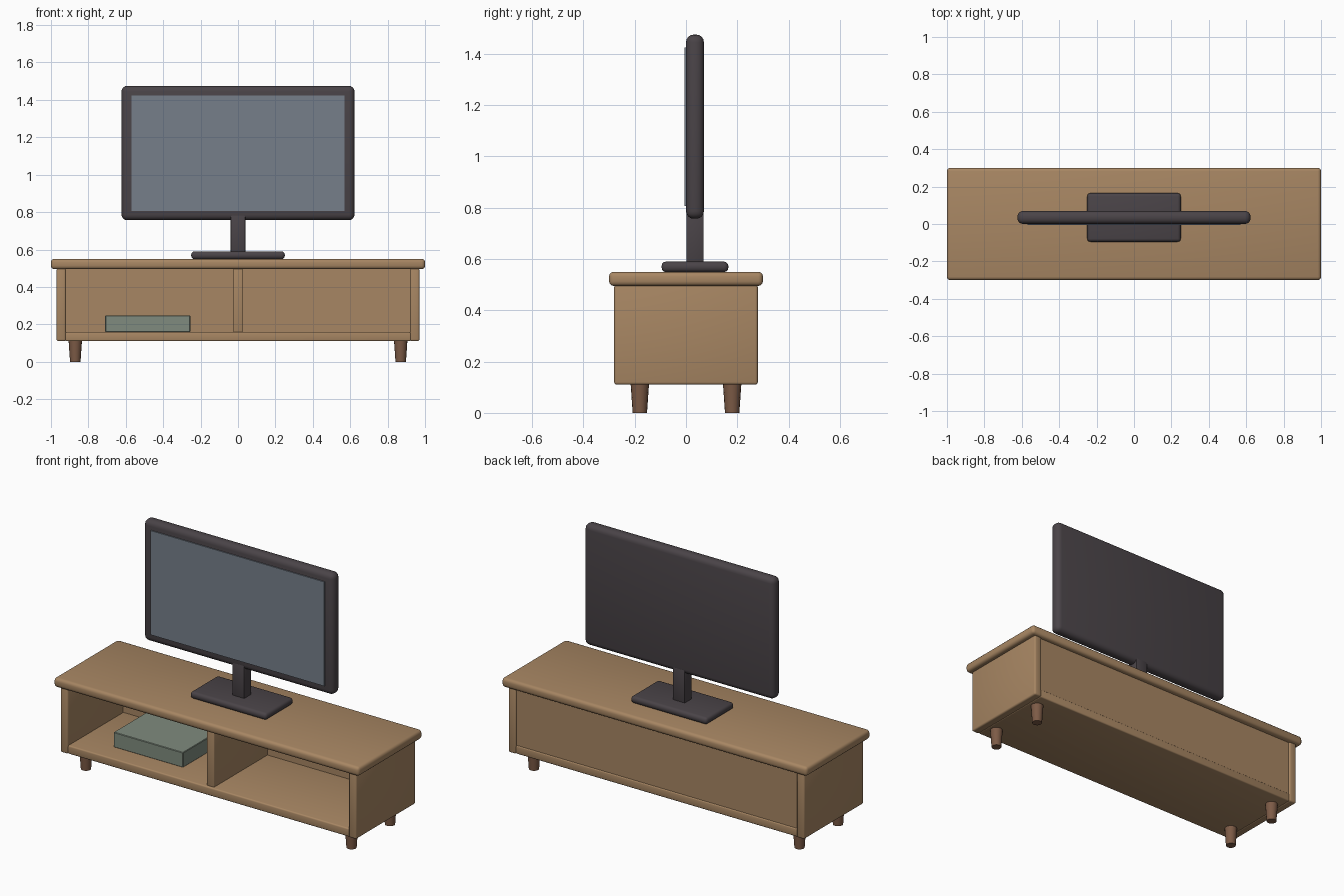
import bpy, bmesh, math

if "Cube" in bpy.data.objects:
    bpy.data.objects.remove(bpy.data.objects["Cube"])


def material(name, rgb):
    m = bpy.data.materials.new(name)
    m.diffuse_color = (*rgb, 1)
    m.use_nodes = True
    m.node_tree.nodes["Principled BSDF"].inputs["Base Color"].default_value = m.diffuse_color
    return m


WOOD = material("oak wood", (0.39, 0.24, 0.125))
LEG = material("dark wood", (0.205, 0.105, 0.062))
DARK = material("charcoal plastic", (0.068, 0.057, 0.064))
GLASS = material("screen grey", (0.18, 0.212, 0.255))
BOX = material("sage green", (0.215, 0.26, 0.21))


def finish(name, bm, mat):
    bmesh.ops.recalc_face_normals(bm, faces=bm.faces)
    mesh = bpy.data.meshes.new(name)
    bm.to_mesh(mesh)
    bm.free()
    mesh.materials.append(mat)
    ob = bpy.data.objects.new(name, mesh)
    bpy.context.collection.objects.link(ob)
    bpy.ops.object.select_all(action='DESELECT')
    ob.select_set(True)
    bpy.context.view_layer.objects.active = ob
    bpy.ops.object.shade_smooth_by_angle(angle=math.radians(35))
    return ob


def box(name, x, y, z, mat, bevel=0.0, segments=3):
    """Box from (min, max) ranges with rounded edges."""
    bm = bmesh.new()
    bmesh.ops.create_cube(bm, size=1)
    for v in bm.verts:
        v.co = [r[0] + (c + 0.5) * (r[1] - r[0]) for c, r in zip(v.co, (x, y, z))]
    if bevel:
        bmesh.ops.bevel(bm, geom=bm.edges[:], offset=bevel, segments=segments,
                        profile=0.5, affect='EDGES')
    return finish(name, bm, mat)


# Cabinet
box("top_board", (-1, 1), (-0.3, 0.3), (0.495, 0.55), WOOD, 0.018)
for side, x in (("left", (-0.97, -0.92)), ("right", (0.92, 0.97))):
    box(side + "_side_panel", x, (-0.28, 0.28), (0.11, 0.5), WOOD, 0.01)
box("bottom_board", (-0.925, 0.925), (-0.275, 0.275), (0.11, 0.16), WOOD, 0.008)
box("middle_divider", (-0.025, 0.025), (-0.26, 0.25), (0.155, 0.5), WOOD, 0.005)
box("back_panel", (-0.925, 0.925), (0.24, 0.27), (0.14, 0.5), WOOD)

# Tapered legs
for sx, xname in ((-1, "left"), (1, "right")):
    for sy, yname in ((-1, "front"), (1, "back")):
        bm = bmesh.new()
        bmesh.ops.create_cone(bm, cap_ends=True, segments=16,
                              radius1=0.028, radius2=0.036, depth=0.115)
        bmesh.ops.translate(bm, verts=bm.verts, vec=(sx * 0.87, sy * 0.18, 0.0575))
        finish(f"{yname}_{xname}_leg", bm, LEG)

# Box on the shelf
box("media_box", (-0.71, -0.255), (-0.15, 0.19), (0.159, 0.248), BOX, 0.003, 1)

# Television
box("stand_base", (-0.25, 0.25), (-0.095, 0.165), (0.549, 0.59), DARK, 0.017)
box("stand_neck", (-0.04, 0.04), (0.001, 0.069), (0.58, 0.8), DARK, 0.005, 2)
box("screen_frame", (-0.623, 0.623), (0, 0.07), (0.757, 1.475), DARK, 0.03, 4)
box("screen_glass", (-0.569, 0.569), (-0.006, 0.002), (0.807, 1.424), GLASS)
